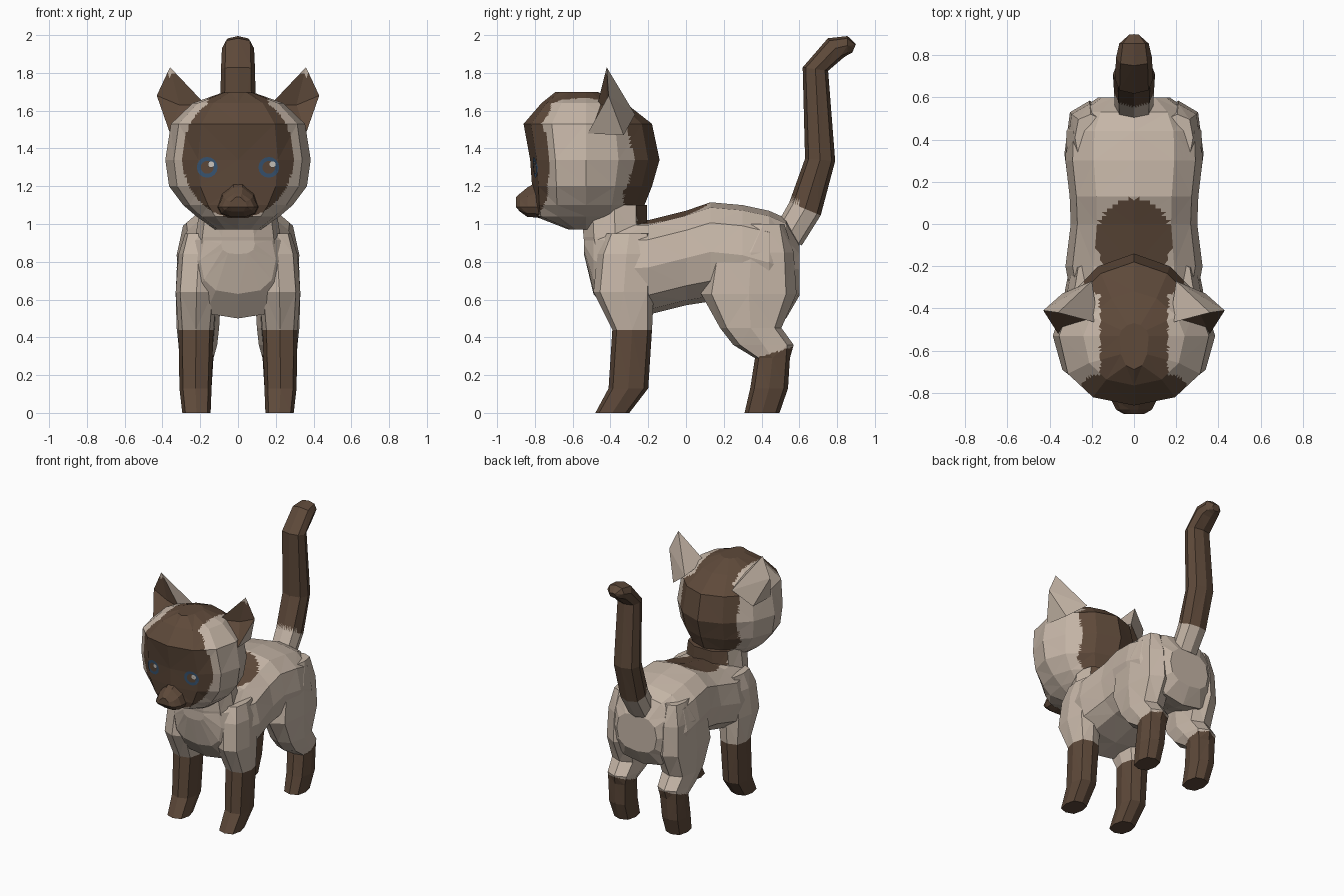
import bpy, bmesh, math
from mathutils import Vector
from mathutils.bvhtree import BVHTree

if "Cube" in bpy.data.objects:
    bpy.data.objects.remove(bpy.data.objects["Cube"])


def material(name, rgb):
    m = bpy.data.materials.new(name)
    m.diffuse_color = (*rgb, 1)
    m.use_nodes = True
    m.node_tree.nodes["Principled BSDF"].inputs["Base Color"].default_value = m.diffuse_color
    return m


CREAM, BROWN, BLUE, GLINT = range(4)
MATS = [material("cream fur", (0.56, 0.465, 0.385)),
        material("brown fur", (0.112, 0.067, 0.042)),
        material("blue iris", (0.04, 0.09, 0.17)),
        material("eye glint", (0.62, 0.58, 0.53))]


def oval(u0, u1, v0, v1, n, p=2.4, vc=None, p_hi=None):
    """Squarish polygon filling a box; vc is where it is widest, p_hi the roundness above vc."""
    vc = (v0 + v1) / 2 if vc is None else vc
    pts = []
    for i in range(n):
        a = 2 * math.pi * i / n
        c, s = round(math.cos(a), 6), round(math.sin(a), 6)
        e = 2 / (p_hi if p_hi and s > 0 else p)
        u = math.copysign(abs(c) ** e, c)
        v = math.copysign(abs(s) ** e, s)
        pts.append(((u0 + u1) / 2 + u * (u1 - u0) / 2,
                    vc + v * ((v1 - vc) if s > 0 else (vc - v0))))
    return pts


def finish(name, bm, rule, cuts):
    """Split into small flat pieces so markings can follow a rule, then make the object."""
    bmesh.ops.recalc_face_normals(bm, faces=bm.faces)
    bmesh.ops.triangulate(bm, faces=bm.faces[:])
    if cuts:
        bmesh.ops.subdivide_edges(bm, edges=bm.edges[:], cuts=cuts, use_grid_fill=True)
    bm.normal_update()
    for f in bm.faces:
        f.material_index = rule(f.calc_center_median(), f.normal)
    me = bpy.data.meshes.new(name)
    bm.to_mesh(me)
    for m in MATS:
        me.materials.append(m)
    ob = bpy.data.objects.new(name, me)
    bpy.context.collection.objects.link(ob)
    tree = BVHTree.FromBMesh(bm)
    bm.free()
    return tree


def loft(name, rings, rule, cuts=0, side=1):
    bm = bmesh.new()
    loops = [[bm.verts.new((x * side, y, z)) for x, y, z in r] for r in rings]
    for a, b in zip(loops, loops[1:]):
        for i in range(len(a)):
            j = (i + 1) % len(a)
            bm.faces.new((a[i], a[j], b[j], b[i]))
    bm.faces.new(loops[0])
    bm.faces.new(loops[-1])
    return finish(name, bm, rule, cuts)


def level(z, *box, **kw):       # horizontal ring
    return [(u, v, z) for u, v in oval(*box, **kw)]


def upright(y, *box, **kw):     # ring facing front to back
    return [(u, y, v) for u, v in oval(*box, **kw)]


# Body with a brown saddle patch behind the neck
def body_rule(c, n):
    return BROWN if c.z > 0.9 and (c.x / 0.18) ** 2 + ((c.y + 0.08) / 0.2) ** 2 < 1 else CREAM


body = [(-0.54, 0.95, 0.84, 0.09), (-0.49, 0.99, 0.63, 0.2), (-0.39, 1.02, 0.5, 0.29),
        (-0.2, 1.02, 0.52, 0.325), (0, 1.07, 0.57, 0.30), (0.13, 1.115, 0.59, 0.305),
        (0.3, 1.1, 0.57, 0.325), (0.44, 1.07, 0.52, 0.32), (0.53, 1.03, 0.5, 0.27),
        (0.6, 0.9, 0.62, 0.17)]
loft("body", [upright(y, -w, w, b, t, n=12, p=2.6) for y, t, b, w in body], body_rule, 6)

# Neck
neck = [(0.8, -0.53, -0.15, 0.24), (0.93, -0.55, -0.2, 0.225), (1.1, -0.56, -0.2, 0.2)]
loft("neck", [level(z, -w, w, a, b, n=10) for z, a, b, w in neck],
     lambda c, n: BROWN if c.y > -0.32 and abs(c.x) < 0.17 else CREAM, 5)

# Legs with brown stockings: z, x0, x1, y0, y1
front = [(0.95, 0.14, 0.28, -0.42, -0.18), (0.84, 0.1, 0.315, -0.47, -0.16),
         (0.64, 0.11, 0.33, -0.49, -0.17), (0.44, 0.13, 0.315, -0.39, -0.18),
         (0.13, 0.14, 0.31, -0.41, -0.2), (0, 0.145, 0.295, -0.48, -0.3)]
hind = [(1.0, 0.13, 0.28, 0.3, 0.52), (0.85, 0.1, 0.32, 0.12, 0.57),
        (0.63, 0.09, 0.33, 0.08, 0.585), (0.45, 0.1, 0.325, 0.18, 0.505),
        (0.36, 0.11, 0.315, 0.25, 0.57), (0.29, 0.13, 0.31, 0.365, 0.55),
        (0.13, 0.14, 0.31, 0.34, 0.54), (0, 0.145, 0.295, 0.31, 0.495)]
for s, tag in ((1, "right"), (-1, "left")):
    loft(f"front_leg_{tag}", [level(*r, n=8, p=2.8) for r in front],
         lambda c, n: BROWN if c.z < 0.44 else CREAM, 0, s)
    loft(f"hind_leg_{tag}", [level(*r, n=8, p=2.8) for r in hind],
         lambda c, n: BROWN if c.z < 0.29 + 0.3 * (c.y - 0.37) else CREAM, 6, s)

# Tail: six-sided-looking tube swept along a bent path (y, z, half width, half depth)
path = [(0.54, 0.93, 0.09, 0.085), (0.63, 1.08, 0.095, 0.09), (0.71, 1.34, 0.1, 0.08),
        (0.685, 1.82, 0.09, 0.068), (0.79, 1.93, 0.085, 0.066), (0.855, 1.945, 0.07, 0.05),
        (0.89, 1.93, 0.03, 0.025)]
rings = []
for i, (y, z, w, d) in enumerate(path):
    p, q = path[max(i - 1, 0)], path[min(i + 1, len(path) - 1)]
    t = (Vector((q[0], q[1])) - Vector((p[0], p[1]))).normalized()
    rings.append([(u, y + v * t.y, z - v * t.x) for u, v in oval(-w, w, -d, d, 8, p=2.5)])
loft("tail", rings, lambda c, n: BROWN if c.z > 1.12 - 0.6 * (c.y - 0.58) else CREAM, 5)


# Head with a brown mask, crown stripe and nape
def head_rule(c, n):
    x = abs(c.x)
    mask = c.y < -0.66 and (x / 0.295) ** 2 + ((c.z - 1.36) / 0.33) ** 2 < 1
    crown = x < 0.16 and c.z > 1.45
    nape = c.y > -0.33 and x < 0.24
    return BROWN if mask or crown or nape else CREAM


head = [(0.97, -0.62, -0.36, 0.12), (1.04, -0.8, -0.25, 0.22), (1.1, -0.81, -0.22, 0.29),
        (1.2, -0.815, -0.18, 0.365), (1.34, -0.825, -0.14, 0.385), (1.53, -0.86, -0.18, 0.355),
        (1.64, -0.765, -0.32, 0.24), (1.7, -0.69, -0.47, 0.07)]
skin = loft("head", [level(z, -w, w, a, b, n=12, p=2.3, vc=-0.53, p_hi=1.7)
                     for z, a, b, w in head], head_rule, 8)

# Muzzle, narrowing upward into the bridge of the nose
muzzle = [(-0.76, 0.11, 1.03, 1.25), (-0.84, 0.105, 1.035, 1.2),
          (-0.88, 0.085, 1.065, 1.165), (-0.9, 0.05, 1.09, 1.145)]
loft("muzzle", [upright(y, -w, w, b, t, n=10, p=2.2, vc=1.09, p_hi=1.6) for y, w, b, t in muzzle],
     lambda c, n: BROWN)

# Ears: hollow brown front, cream back and tip
ear = [(0.17, -0.47, 1.63), (0.36, -0.52, 1.48), (0.43, -0.41, 1.68), (0.36, -0.42, 1.83),
       (0.2, -0.27, 1.58), (0.34, -0.33, 1.47), (0.31, -0.42, 1.63)]
faces = [(0, 6, 3), (3, 6, 2), (2, 6, 1), (1, 6, 0), (0, 3, 4), (4, 3, 2), (4, 2, 5),
         (5, 2, 1), (4, 5, 1), (4, 1, 0)]
for s, tag in ((1, "right"), (-1, "left")):
    bm = bmesh.new()
    vs = [bm.verts.new((x * s, y, z)) for x, y, z in ear]
    for f in faces:
        bm.faces.new([vs[i] for i in f])
    finish(f"ear_{tag}", bm,
           lambda c, n: BROWN if (n.y < -0.1 and c.z < 1.79) else CREAM, 5)


# Eyes: thin plates laid on the face
def eye_plate(name, cx, cz, r0, r1, colour, lift):
    bm = bmesh.new()
    loops = []
    for r in (r0, r1):
        loop = []
        for i in range(16):
            a = math.tau * i / 16
            x, z = cx + r * math.cos(a), cz + r * math.sin(a)
            hit = skin.ray_cast(Vector((x, -2, z)), Vector((0, 1, 0)))[0]
            loop.append(bm.verts.new((x, hit.y - lift, z)))
        loops.append(loop)
    for i in range(16):
        j = (i + 1) % 16
        bm.faces.new((loops[0][i], loops[1][i], loops[1][j], loops[0][j]))
    bm.normal_update()
    if sum(f.normal.y for f in bm.faces) > 0:
        bmesh.ops.reverse_faces(bm, faces=bm.faces[:])
    me = bpy.data.meshes.new(name)
    bm.to_mesh(me)
    bm.free()
    me.materials.append(MATS[colour])
    bpy.context.collection.objects.link(bpy.data.objects.new(name, me))


for s, tag in ((1, "right"), (-1, "left")):
    eye_plate(f"iris_{tag}", s * 0.163, 1.3, 0.034, 0.055, BLUE, 0.005)
    eye_plate(f"glint_{tag}", s * 0.163 + 0.02, 1.315, 0.001, 0.017, GLINT, 0.008)
